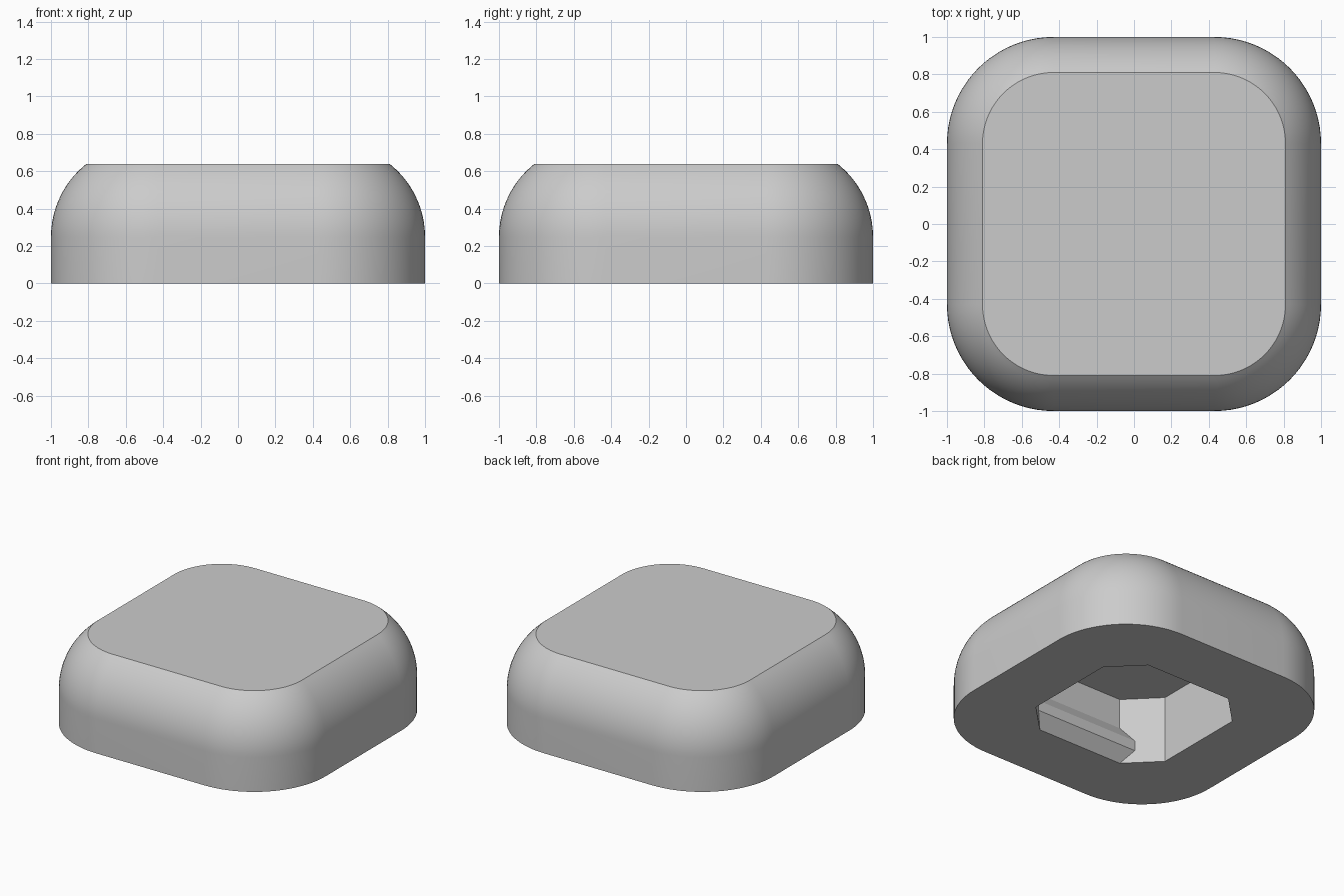
import bpy
import bmesh
from math import sin, cos, pi, asin

if "Cube" in bpy.data.objects:
    bpy.data.objects.remove(bpy.data.objects["Cube"], do_unlink=True)

# One plain grey for everything
grey = bpy.data.materials.new("plain_grey")
grey.use_nodes = True
colour = (0.6, 0.6, 0.6, 1)
grey.diffuse_color = colour
grey.node_tree.nodes["Principled BSDF"].inputs["Base Color"].default_value = colour


def loft(name, rings):
    """Closed solid through a stack of matching rings."""
    bm = bmesh.new()
    loops = [[bm.verts.new(p) for p in ring] for ring in rings]
    for a, b in zip(loops, loops[1:]):
        for i in range(len(a)):
            j = (i + 1) % len(a)
            bm.faces.new((a[i], a[j], b[j], b[i]))
    bm.faces.new(loops[0][::-1])
    bm.faces.new(loops[-1])
    bmesh.ops.recalc_face_normals(bm, faces=bm.faces)
    mesh = bpy.data.meshes.new(name)
    bm.to_mesh(mesh)
    bm.free()
    mesh.materials.append(grey)
    obj = bpy.data.objects.new(name, mesh)
    bpy.context.collection.objects.link(obj)
    return obj


def rounded_square(half, z, core, steps):
    """Square outline with quarter-circle corners around a fixed core."""
    r = half - core
    ring = []
    for k, (sx, sy) in enumerate(((1, 1), (-1, 1), (-1, -1), (1, -1))):
        for i in range(steps + 1):
            a = (k + i / steps) * pi / 2
            ring.append((sx * core + r * cos(a), sy * core + r * sin(a), z))
    return ring


# Body: upright wall, rounded shoulder, flat top
TOP, FLAT, R, CORE = 0.64, 0.81, 0.5, 0.43
end = pi / 2 - asin((FLAT - 1 + R) / R)
start_z = TOP - R * sin(end)
rings = [rounded_square(1, 0, CORE, 20)]
for i in range(17):
    a = end * i / 16
    rings.append(rounded_square(1 - R + R * cos(a), start_z + R * sin(a), CORE, 20))
body = loft("button_body", rings)

# Underside pocket: square with cut corners
WALL, SIDE, DEPTH = 0.55, 0.34, 0.48
pocket = loft("pocket_cutter",
              [rounded_square(WALL, z, SIDE, 1) for z in (-0.2, DEPTH)])
pocket.hide_render = True
cut = body.modifiers.new("pocket", "BOOLEAN")
cut.operation = "DIFFERENCE"
cut.solver = "EXACT"
cut.object = pocket
bpy.context.view_layer.objects.active = body
body.select_set(True)
bpy.ops.object.modifier_apply(modifier=cut.name)
bpy.data.objects.remove(pocket, do_unlink=True)
bpy.ops.object.shade_smooth_by_angle(angle=pi / 6)

# Snap ridges along the front and back pocket walls, mitred into the corners
profile = ((0, 0), (0.07, 0.09), (0.07, 0.163), (0, 0.264))
for name, side in (("front_ridge", -1), ("back_ridge", 1)):
    loft(name, [[(sx * (SIDE + d), side * (WALL - d), z) for d, z in profile]
                for sx in (-1, 1)])
